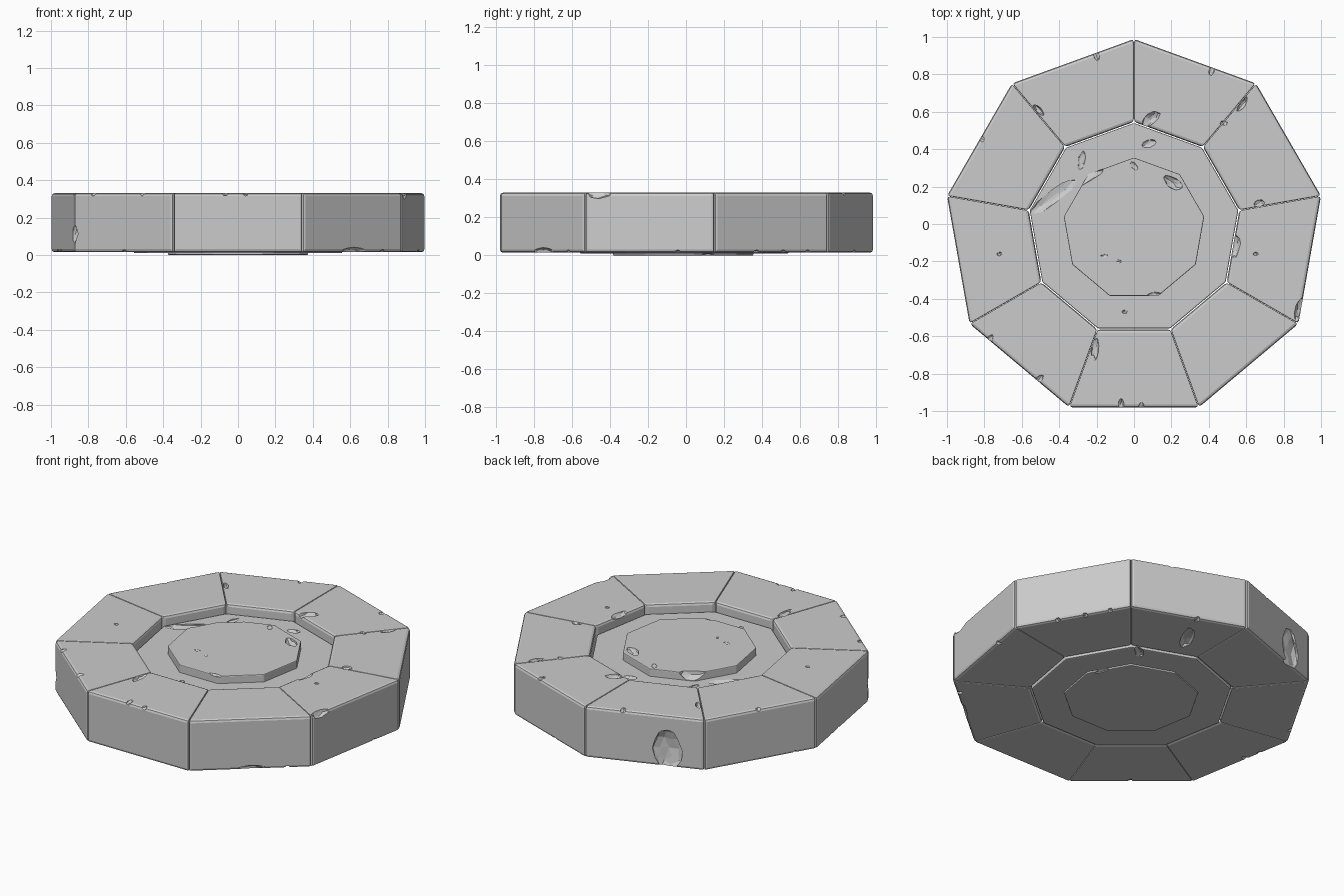
import bpy, bmesh, random
from math import sin, cos, radians
from mathutils import Vector, noise

if "Cube" in bpy.data.objects:
    bpy.data.objects.remove(bpy.data.objects["Cube"])

random.seed(4)
CY = -0.026          # nonagon centre sits slightly towards the front
N = 9


def corner(r, k):
    a = radians(90 + 360 / N * k)
    return Vector((r * cos(a), CY + r * sin(a), 0))


def add_object(name, bm):
    mesh = bpy.data.meshes.new(name)
    bmesh.ops.recalc_face_normals(bm, faces=bm.faces)
    bm.to_mesh(mesh)
    bm.free()
    ob = bpy.data.objects.new(name, mesh)
    bpy.context.collection.objects.link(ob)
    return ob


def slab(name, outline, z0, z1, bevel, cutter):
    """Worn stone: extruded outline, softened edges, chips removed."""
    bm = bmesh.new()
    face = bm.faces.new([bm.verts.new((p.x, p.y, z0)) for p in outline])
    ext = bmesh.ops.extrude_face_region(bm, geom=[face])
    verts = [v for v in ext['geom'] if isinstance(v, bmesh.types.BMVert)]
    bmesh.ops.translate(bm, verts=verts, vec=(0, 0, z1 - z0))
    # joints between stones stay tighter than the exposed edges
    weight = bm.edges.layers.float.new('bevel_weight_edge')
    for e in bm.edges:
        radii = [(v.co.xy - Vector((0, CY))).length for v in e.verts]
        weight_here = .4 if abs(radii[0] - radii[1]) > .2 else 1
        e[weight] = weight_here
    ob = add_object(name, bm)
    b = ob.modifiers.new("worn_edges", 'BEVEL')
    b.width, b.segments, b.limit_method = bevel, 2, 'WEIGHT'
    c = ob.modifiers.new("chips", 'BOOLEAN')
    c.operation, c.solver, c.object = 'DIFFERENCE', 'EXACT', cutter
    c.use_self = True
    return ob


def chip_cutter(name, chips):
    """Lumpy ellipsoids: x, y, z, half sizes a, b, c, turn in degrees."""
    bm = bmesh.new()
    for x, y, z, a, b, c, turn in chips:
        new = bmesh.ops.create_icosphere(bm, subdivisions=2, radius=1)['verts']
        t = radians(turn)
        for v in new:
            p = v.co * (1 + 0.3 * noise.noise(v.co * 1.8 + Vector((x, y, z)) * 9))
            p = Vector((p.x * a, p.y * b, p.z * c))
            v.co = (x + p.x * cos(t) - p.y * sin(t),
                    y + p.x * sin(t) + p.y * cos(t), z + p.z)
    ob = add_object(name, bm)
    ob.hide_render = True
    ob.hide_viewport = True
    ob.display_type = 'WIRE'
    return ob


TOP, BOTTOM = 0.33, 0.015

# chips in the outer ring
ring_chips = [
    (0.09, 0.56, TOP, .06, .03, .025, 40), (-.51, .61, TOP, .04, .015, .02, -45),
    (.58, .64, TOP, .045, .015, .02, 55), (.48, .54, TOP, .02, .012, .01, 0),
    (.67, .11, TOP, .03, .02, .015, 20), (.54, -.12, TOP, .025, .06, .02, -10),
    (-.21, -.67, TOP, .022, .06, .018, 0), (-.72, -.16, TOP, .014, .01, .01, 0),
    (.65, -.16, TOP, .014, .01, .01, 0), (.89, -.46, TOP, .03, .07, .03, -8),
    (-.87, -.53, .11, .025, .025, .05, 0),
    (-.45, .822, .12, .09, .03, .13, 20),
    (.19, .69, BOTTOM, .11, .035, .025, 60),
    (.93, -.36, BOTTOM, .02, .08, .02, -10), (.62, -.75, BOTTOM, .08, .02, .025, 40),
]
# small nicks along the outer rims, kept clear of the other chips
for i in range(30):
    k, t = i % N, random.uniform(.15, .85)
    p = corner(1.012, k).lerp(corner(1.012, k + 1), t)
    z, size = random.choice((TOP, BOTTOM)), random.uniform(.02, .05)
    if all((p.xy - Vector(c[:2])).length > 1.4 * (size + max(c[3:6])) for c in ring_chips):
        ring_chips.append((p.x, p.y, z, size, .016, .014, 110 + 40 * k))
ring_cut = chip_cutter("ring_chip_cutter", ring_chips)

# outer ring of nine blocks with hairline joints
for k in range(N):
    quad = [corner(1.015, k), corner(1.015, k + 1), corner(.572, k + 1), corner(.572, k)]
    mid = sum(quad, Vector()) / 4
    along = (quad[1] - quad[0]).normalized()
    quad = [p + along * (.001 if (p - mid).dot(along) < 0 else -.001) for p in quad]
    slab(f"ring_block_{k + 1}", quad, BOTTOM, TOP, .016, ring_cut)

# recessed middle slab
mid_cut = chip_cutter("middle_chip_cutter", [
    (-.43, .15, .275, .15, .035, .015, 38), (-.28, .34, .275, .02, .05, .012, -10),
    (-.05, -.47, .275, .014, .01, .01, 0), (.08, .43, .275, .04, .02, .012, 20),
    (.3, .4, .01, .06, .025, .015, 40)])
slab("middle_slab", [corner(.566, k) for k in range(N)], .01, .275, .006, mid_cut)

# raised centre disc
disc_cut = chip_cutter("disc_chip_cutter", [
    (-.25, .27, .325, .1, .045, .045, 30), (.21, .22, .325, .06, .03, .03, -35),
    (0, .31, .325, .03, .015, .012, -50), (-.16, -.17, .325, .02, .01, .008, 0),
    (-.08, -.2, .325, .014, .01, .008, 0), (.12, -.38, .325, .05, .015, .012, 0),
    (.33, .12, 0, .02, .05, .012, 15)])
slab("centre_disc", [corner(.381, k) for k in range(N)], 0, .322, .005, disc_cut)
